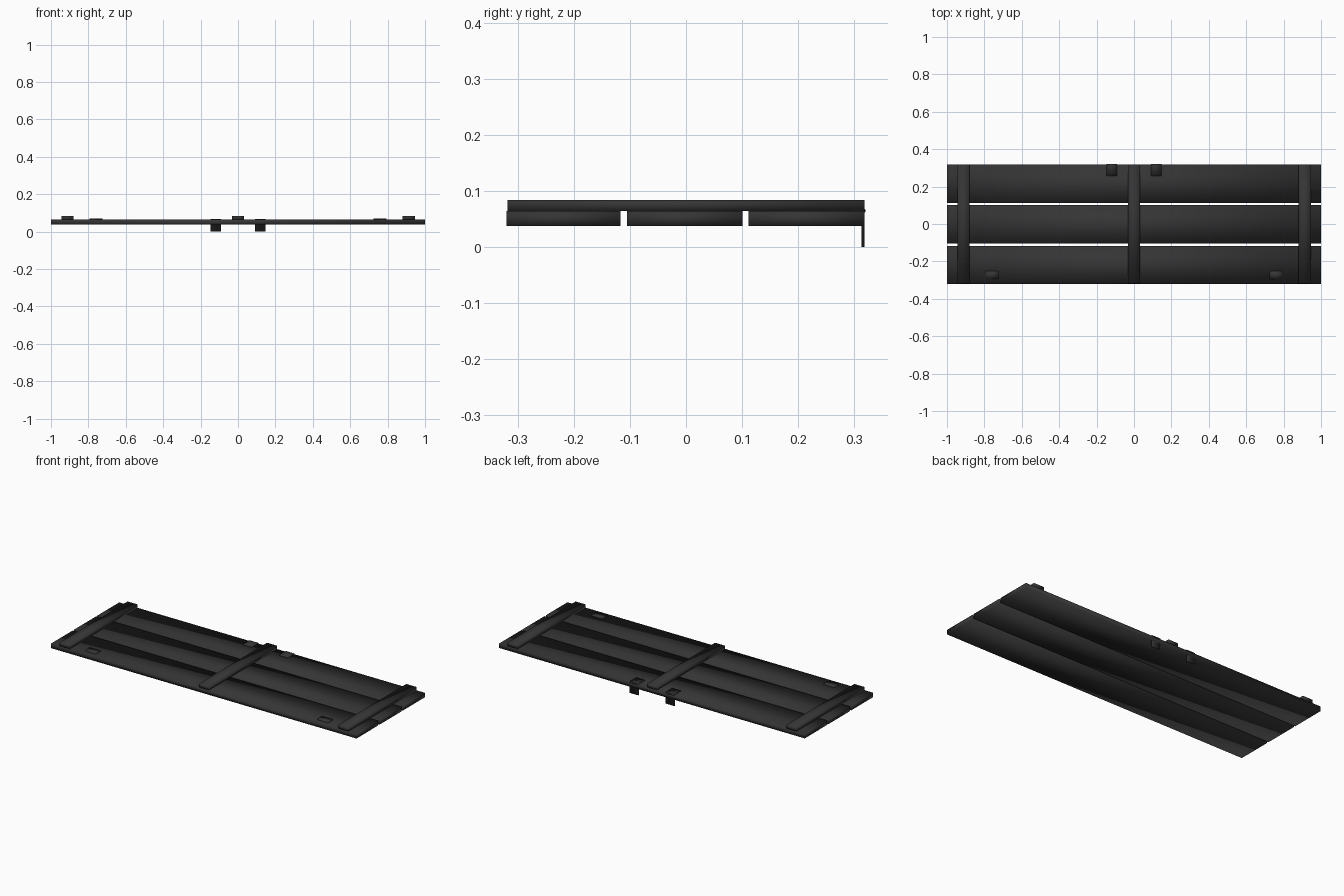
import bpy, bmesh

if "Cube" in bpy.data.objects:
    bpy.data.objects.remove(bpy.data.objects["Cube"])

dark = bpy.data.materials.new("dark_wood")
dark.diffuse_color = (0.035, 0.035, 0.035, 1)
dark.use_nodes = True
dark.node_tree.nodes["Principled BSDF"].inputs["Base Color"].default_value = dark.diffuse_color


def finish(name, bm):
    bmesh.ops.recalc_face_normals(bm, faces=bm.faces[:])
    for f in bm.faces:
        f.smooth = True  # soft shading gradient over the box faces
    me = bpy.data.meshes.new(name)
    bm.to_mesh(me)
    bm.free()
    me.materials.append(dark)
    ob = bpy.data.objects.new(name, me)
    bpy.context.collection.objects.link(ob)
    return ob


def box(name, x, y, z):
    bm = bmesh.new()
    bmesh.ops.create_cube(bm, size=1)
    for v in bm.verts:
        v.co = [(a + b) / 2 + c * (b - a) for (a, b), c in zip((x, y, z), v.co)]
    return finish(name, bm)


def extrude_x(name, profile, x0, x1):
    bm = bmesh.new()
    face = bm.faces.new([bm.verts.new((x0, y, z)) for y, z in profile])
    new = bmesh.ops.extrude_face_region(bm, geom=[face])["geom"]
    verts = [g for g in new if isinstance(g, bmesh.types.BMVert)]
    bmesh.ops.translate(bm, verts=verts, vec=(x1 - x0, 0, 0))
    return finish(name, bm)


# Three long planks with narrow gaps
for i, y in enumerate([(-0.320, -0.117), (-0.105, 0.101), (0.111, 0.318)]):
    box(f"plank_{i + 1}", (-1, 1), y, (0.037, 0.064))

# Three battens across the planks
for i, x in enumerate((-0.912, 0, 0.912)):
    box(f"batten_{i + 1}", (x - 0.033, x + 0.033), (-0.318, 0.318), (0.064, 0.084))

# L-shaped hinges at the back, with a small knuckle at the corner
hinge_profile = [(0.257, 0.062), (0.257, 0.068), (0.316, 0.068), (0.320, 0.067),
                 (0.320, 0.063), (0.318, 0.061), (0.318, 0), (0.313, 0), (0.313, 0.062)]
for side, s in (("left", -1), ("right", 1)):
    x = s * 0.118
    extrude_x(f"hinge_{side}", hinge_profile, x - 0.028, x + 0.028)
    # Small catch plates near the front edge
    x = s * 0.76
    box(f"catch_{side}", (x - 0.035, x + 0.035), (-0.293, -0.252), (0.060, 0.070))
